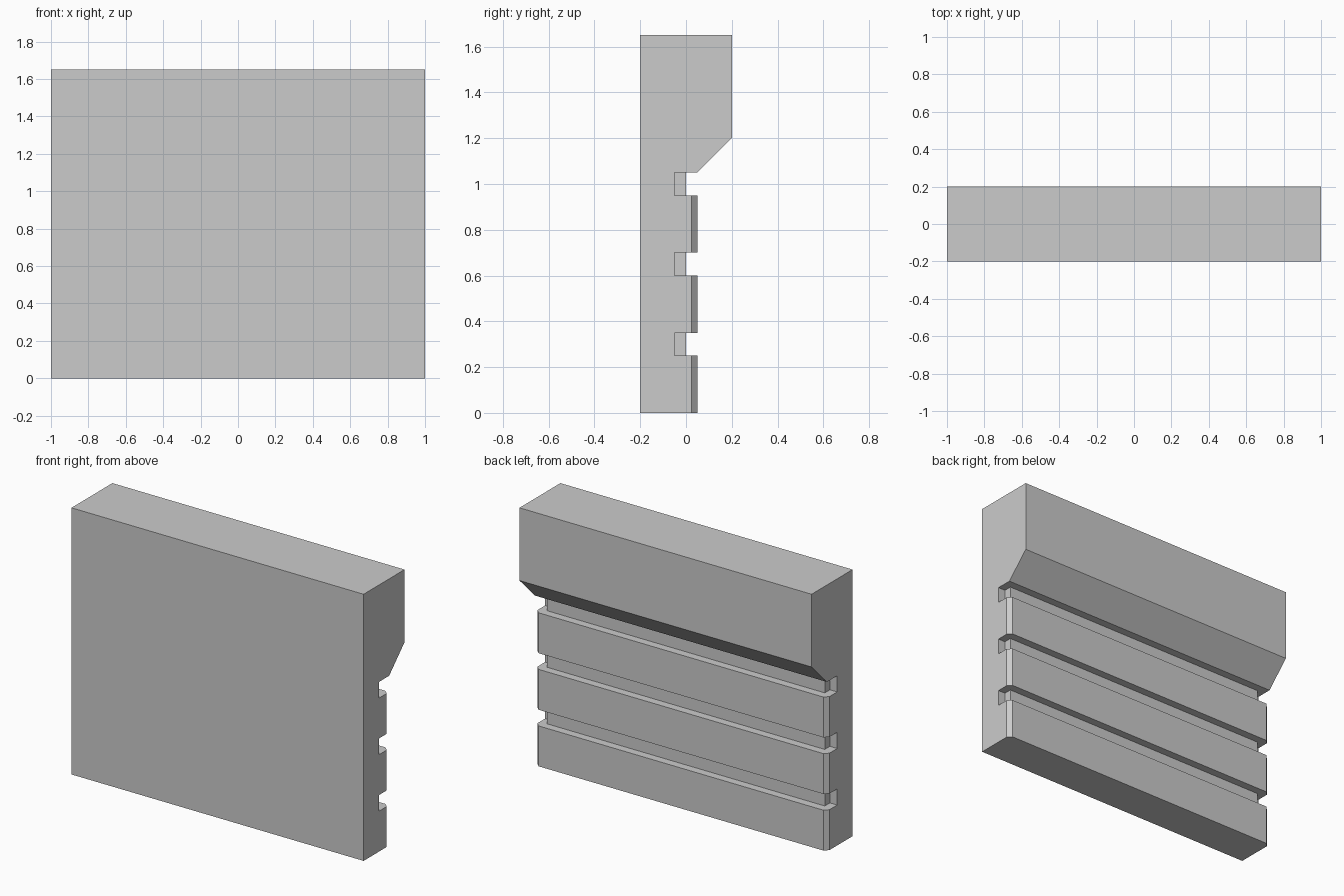
import bpy, bmesh
from mathutils import Vector

if "Cube" in bpy.data.objects:
    bpy.data.objects.remove(bpy.data.objects["Cube"])


def prism(name, outline, offset):
    """Extrude a flat closed outline into a solid."""
    bm = bmesh.new()
    face = bm.faces.new([bm.verts.new(p) for p in outline])
    new = bmesh.ops.extrude_face_region(bm, geom=[face])["geom"]
    bmesh.ops.translate(bm, vec=Vector(offset),
                        verts=[v for v in new if isinstance(v, bmesh.types.BMVert)])
    bmesh.ops.recalc_face_normals(bm, faces=bm.faces)
    mesh = bpy.data.meshes.new(name)
    bm.to_mesh(mesh)
    bm.free()
    obj = bpy.data.objects.new(name, mesh)
    bpy.context.collection.objects.link(obj)
    return obj


def cut(target, cutter):
    cutter.hide_render = True
    mod = target.modifiers.new("cut", 'BOOLEAN')
    mod.operation = 'DIFFERENCE'
    mod.solver = 'EXACT'
    mod.object = cutter
    bpy.context.view_layer.objects.active = target
    bpy.ops.object.modifier_apply(modifier=mod.name)
    bpy.data.objects.remove(cutter)


# Wall with a sloped overhang at the top of its back face
side = [(-0.2, 0), (0.05, 0), (0.05, 1.05), (0.2, 1.2), (0.2, 1.65), (-0.2, 1.65)]
wall = prism("wall_panel", [(-1, y, z) for y, z in side], (2, 0, 0))

# Chamfered vertical corners of the lower slabs
for s in (-1, 1):
    corner = [(s * 0.925, 0.1), (s * 1.05, -0.025), (s * 1.05, 0.1)]
    cut(wall, prism("corner_cutter", [(x, y, -0.1) for x, y in corner], (0, 0, 1.1)))

# Horizontal grooves that wrap around both ends
groove = [(-1.1, -0.05), (-0.95, -0.05), (-0.95, 0), (0.95, 0),
          (0.95, -0.05), (1.1, -0.05), (1.1, 0.15), (-1.1, 0.15)]
for z in (0.25, 0.6, 0.95):
    cut(wall, prism("groove_cutter", [(x, y, z) for x, y in groove], (0, 0, 0.1)))
    if z == 0.25:
        groove_step = 0.35
